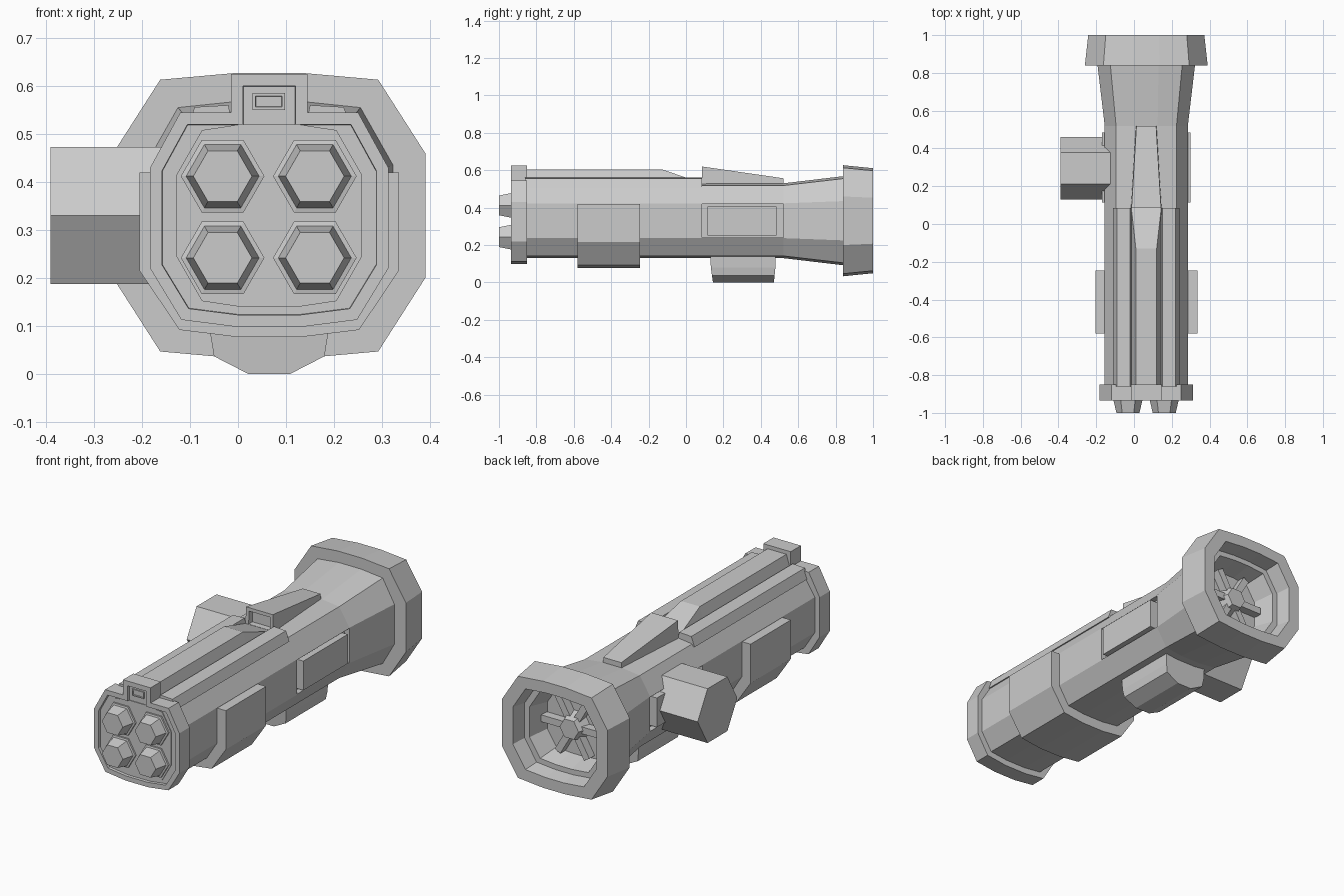
import bpy, bmesh, math

if "Cube" in bpy.data.objects:
    bpy.data.objects.remove(bpy.data.objects["Cube"])

CX, CZ = 0.065, 0.33   # long axis of the launcher


def loft(name, rings, recess=None):
    """Skin matching closed rings, cap both ends; recess = (inset, depth) on the first cap."""
    bm = bmesh.new()
    vs = [[bm.verts.new(p) for p in r] for r in rings]
    n = len(rings[0])
    for a, b in zip(vs, vs[1:]):
        for i in range(n):
            j = (i + 1) % n
            bm.faces.new((a[i], a[j], b[j], b[i]))
    cap = bm.faces.new(vs[0][::-1])
    bm.faces.new(vs[-1])
    bmesh.ops.recalc_face_normals(bm, faces=bm.faces[:])
    if recess:
        bmesh.ops.inset_region(bm, faces=[cap], thickness=recess[0], use_even_offset=True)
        bm.normal_update()
        d = cap.normal * -recess[1]
        res = bmesh.ops.inset_region(bm, faces=[cap], thickness=0.001, use_even_offset=True)
        bmesh.ops.translate(bm, verts=cap.verts[:], vec=d)
    me = bpy.data.meshes.new(name)
    bm.to_mesh(me)
    bm.free()
    ob = bpy.data.objects.new(name, me)
    bpy.context.collection.objects.link(ob)
    return ob


def at_y(pts, y):
    return [(x, y, z) for x, z in pts]


def prism(name, pts, y0, y1, recess=None):
    return loft(name, [at_y(pts, y0), at_y(pts, y1)], recess)


def rect(x0, x1, z0, z1):
    return [(x0, z0), (x1, z0), (x1, z1), (x0, z1)]


def box(name, x0, x1, y0, y1, z0, z1):
    return prism(name, rect(x0, x1, z0, z1), y0, y1)


def section(a, b, c):
    """Twelve-sided tube section from three quarter points."""
    q = [a, b, c]
    half = q + [(-x, z) for x, z in q[::-1]]
    return [(CX + x, CZ + z) for x, z in half + [(-x, -z) for x, z in half]]


def scaled(pts, s):
    return [(CX + (x - CX) * s, CZ + (z - CZ) * s) for x, z in pts]


def hexagon(u, v, r):
    return [(u + r * math.cos(k * math.pi / 3), v + r * math.sin(k * math.pi / 3)) for k in range(6)]


# Main tube, flare, rear flange and hollow exhaust in one skin
tube = section((0.22, 0.093), (0.16, 0.188), (0.06, 0.2))
flare = section((0.258, 0.105), (0.19, 0.225), (0.065, 0.238))
flange = section((0.325, 0.13), (0.227, 0.283), (0.07, 0.297))
housing = loft("tube_housing", [
    at_y(tube, -0.86), at_y(tube, 0.52), at_y(flare, 0.84), at_y(flange, 0.84),
    at_y(scaled(flange, 0.945), 1.0), at_y(scaled(flange, 0.75), 1.0),
    at_y(scaled(flange, 0.71), 0.92), at_y(scaled(flange, 0.62), 0.92),
    at_y(scaled(flange, 0.54), 0.81)])

# Side pockets cut into the waist
for s in (1, -1):
    x = sorted((CX + s * 0.19, CX + s * 0.3))
    cutter = box("pocket_cutter", x[0], x[1], 0.085, 0.52, 0.24, 0.42)
    cutter.hide_render = True
    mod = housing.modifiers.new("pocket", "BOOLEAN")
    mod.object, mod.operation, mod.solver = cutter, "DIFFERENCE", "EXACT"
    bpy.context.view_layer.objects.active = housing
    bpy.ops.object.modifier_apply(modifier=mod.name)
    bpy.data.objects.remove(cutter)
box("side_pad_right", 0.2, 0.3, 0.115, 0.485, 0.252, 0.406)
box("side_pad_left", -0.17, -0.07, 0.115, 0.485, 0.252, 0.406)

# Exhaust hub with six spokes
loft("exhaust_hub", [at_y(hexagon(CX, CZ, 0.085), 0.8), at_y(hexagon(CX, CZ, 0.055), 0.88)])
for k in range(6):
    a = k * math.pi / 3
    c, s = math.cos(a), math.sin(a)
    reach = 0.18 if k % 3 == 0 else 0.17
    pts = [(CX + r * c - t * s, CZ + r * s + t * c)
           for r, t in ((0.03, -0.018), (reach, -0.018), (reach, 0.018), (0.03, 0.018))]
    prism("exhaust_spoke", pts, 0.8, 0.855)

# Front ring with a raised sight tab and recessed face
half = [(0.08, 0.295), (0.08, 0.215), (0.185, 0.215), (0.248, 0.1),
        (0.248, -0.11), (0.183, -0.217), (0.065, -0.232)]
outline = half + [(-x, z) for x, z in half[::-1]]
prism("front_ring", [(CX + x, CZ + z) for x, z in outline], -0.935, -0.85, (0.025, 0.015))
plate = section((0.193, 0.085), (0.14, 0.178), (0.06, 0.19))
prism("muzzle_plate", plate, -0.924, -0.9)
prism("front_sight_window", rect(0.03, 0.098, 0.55, 0.585), -0.926, -0.9, (0.006, 0.004))

# Four hexagonal warhead tips
for x in (-0.032, 0.16):
    for z in (0.242, 0.412):
        loft("warhead_tip", [at_y(hexagon(x, z, 0.087), -0.9), at_y(hexagon(x, z, 0.087), -0.933),
                             at_y(hexagon(x, z, 0.076), -0.935), at_y(hexagon(x, z, 0.061), -1.0)])

# Wrap-around grip band under the tube
band = [(0.27, 0.09), (0.27, -0.115), (0.187, -0.238), (0.065, -0.253)]
band = band + [(-x, z) for x, z in band[::-1]]
prism("grip_band", [(CX + x, CZ + z) for x, z in band], -0.58, -0.245)

# Raised top panels either side of the rail
for s in (1, -1):
    pts = [(CX + s * x, z) for x, z in ((0.075, 0.51), (0.175, 0.505), (0.155, 0.556), (0.085, 0.56))]
    prism("top_panel", pts, -0.86, 0.085)


def trapezoid(y, base, top, z):
    return [(CX - base, y, 0.515), (CX + base, y, 0.515), (CX + top, y, z), (CX - top, y, z)]


# Top rail with a sloping rear end, and the rear sight wedge
loft("top_rail", [trapezoid(-0.86, 0.083, 0.055, 0.605), trapezoid(-0.13, 0.083, 0.055, 0.605),
                  trapezoid(0.09, 0.083, 0.08, 0.53)])
loft("rear_sight", [trapezoid(0.085, 0.081, 0.078, 0.62), trapezoid(0.52, 0.055, 0.052, 0.557)],
     (0.018, 0.03))

# Hexagonal optic on the left side
loft("side_optic", [[(x, y, z) for y, z in hexagon(0.295, CZ, 0.165)] for x in (-0.39, -0.1)])

# Faceted grip mount underneath
mount = [(-0.06, 0.15), (-0.057, 0.08), (-0.05, 0.037), (0.022, 0),
         (0.108, 0), (0.18, 0.037), (0.187, 0.08), (0.19, 0.15)]
block = loft("lower_mount", [at_y(mount, 0.13), at_y(mount, 0.48)])
for v in block.data.vertices:
    if v.co.z < 0.1:
        v.co.y += (0.1 - v.co.z) * (0.14 if v.co.y < 0.3 else -0.1)
